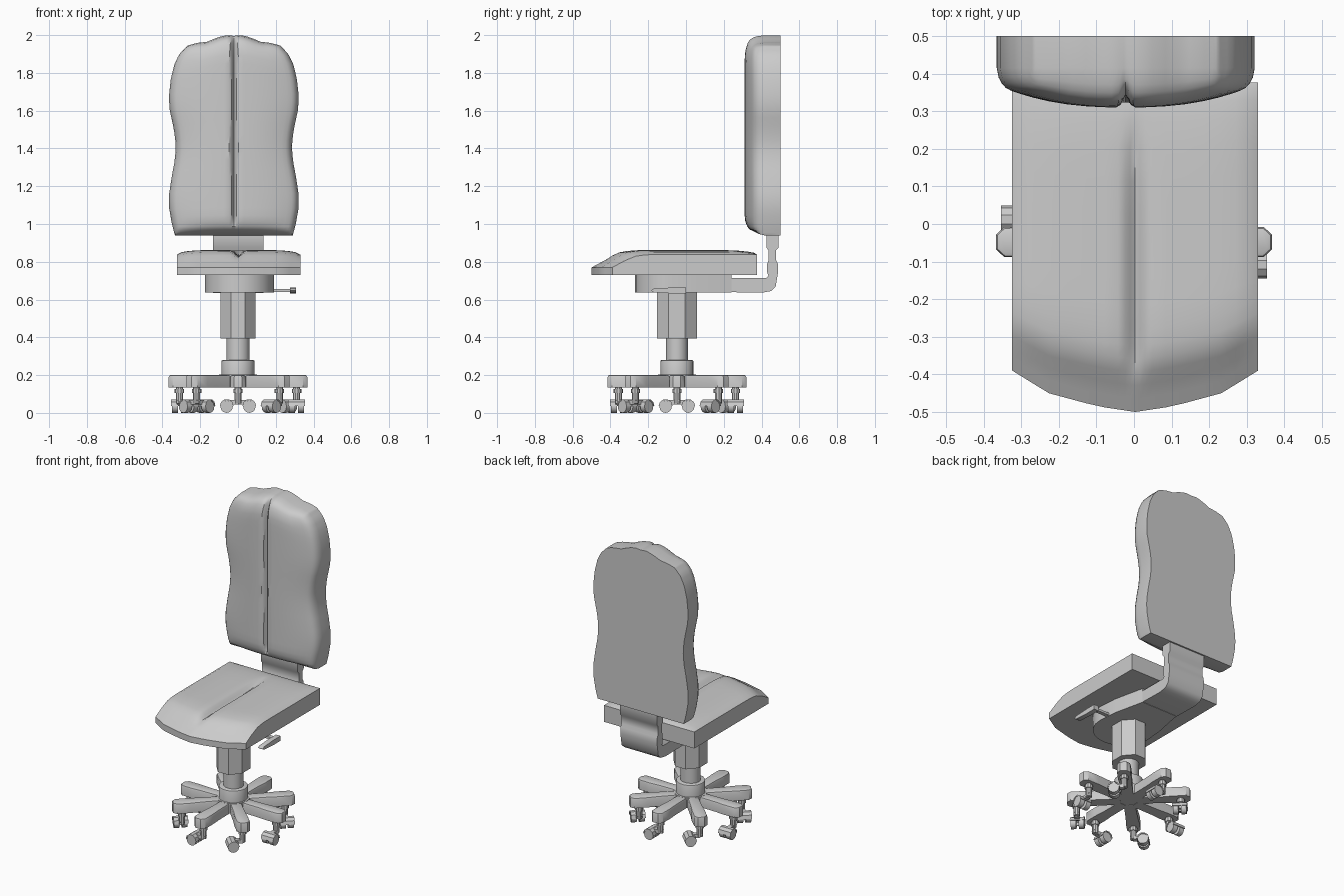
import bpy, bmesh
from math import sin, cos, pi, sqrt, exp
from mathutils import Matrix, Vector

if "Cube" in bpy.data.objects:
    bpy.data.objects.remove(bpy.data.objects["Cube"])

CY = -0.048  # column axis


def finish(bm, name, angle=35):
    bmesh.ops.recalc_face_normals(bm, faces=bm.faces)
    me = bpy.data.meshes.new(name)
    bm.to_mesh(me)
    bm.free()
    ob = bpy.data.objects.new(name, me)
    bpy.context.collection.objects.link(ob)
    bpy.ops.object.select_all(action='DESELECT')
    ob.select_set(True)
    bpy.context.view_layer.objects.active = ob
    bpy.ops.object.shade_smooth_by_angle(angle=angle * pi / 180)
    return ob


def interp(t, pts):
    for (a, p), (b, q) in zip(pts, pts[1:]):
        if t <= b:
            return p + (q - p) * max(0, t - a) / (b - a)
    return pts[-1][1]


def dome(t):
    t = min(max(t, 0), 1)
    return sqrt(1 - (1 - t) ** 2)


def mirrored(half):
    return [-u for u in reversed(half) if u > 0] + half


def cushion(name, us, vs, surf, flat):
    """Shaped grid on the visible side, straight walls to a flat back."""
    bm = bmesh.new()
    g = [[bm.verts.new(surf(u, v)) for u in us] for v in vs]
    for r, s in zip(g, g[1:]):
        for i in range(len(us) - 1):
            bm.faces.new((r[i], r[i + 1], s[i + 1], s[i]))
    loop = g[0] + [r[-1] for r in g[1:-1]] + g[-1][::-1] + [r[0] for r in g[-2:0:-1]]
    back = [bm.verts.new(flat(v.co)) for v in loop]
    n = len(loop)
    for i in range(n):
        j = (i + 1) % n
        bm.faces.new((loop[i], loop[j], back[j], back[i]))
    bm.faces.new(back)
    return finish(bm, name)


def add_prism(bm, pts, extrude, mat=Matrix(), bevel=0):
    """Closed outline of 3D points, extruded along a vector."""
    f = bm.faces.new([bm.verts.new(mat @ Vector(p)) for p in pts])
    ext = mat.to_3x3() @ Vector(extrude)
    geo = bmesh.ops.extrude_face_region(bm, geom=[f], use_keep_orig=True)['geom']
    top = [v for v in geo if isinstance(v, bmesh.types.BMVert)]
    bmesh.ops.translate(bm, vec=ext, verts=top)
    if bevel:
        edges = {e for v in top for e in v.link_edges if all(w in top for w in e.verts)}
        bmesh.ops.bevel(bm, geom=list(edges), offset=bevel, segments=2, affect='EDGES', profile=0.5)


def circle(rx, ry, z, n, cy=CY, start=0):
    return [(rx * cos(start + 2 * pi * i / n), cy + ry * sin(start + 2 * pi * i / n), z) for i in range(n)]


# backrest cushion
WIDTH = [(.94, .312), (1.0, .328), (1.08, .342), (1.15, .344), (1.25, .329), (1.34, .312), (1.42, .307),
         (1.5, .317), (1.6, .339), (1.67, .344), (1.76, .335), (1.84, .317), (1.9, .289), (1.955, .235)]
TOP = [(0, 1.996), (.2, 2.0), (.4, 1.985), (.6, 1.965), (.85, 1.958), (1, 1.945)]


def back_surf(u, v):
    top = interp(abs(u), TOP)
    z = .94 + (top - .94) * v
    w = interp(z, WIDTH)
    d = min((1 - abs(u)) * w, z - .94, top - z)
    y = .415 - .045 * dome(d / .035)
    y -= .06 * (1 - abs(u) ** 2.5) * dome((z - .955) / .09) * dome((top - z) / .13)
    y += .032 * exp(-(u * w / .011) ** 2) * dome((z - .99) / .06) * dome((top - z) / .05)
    return (-.022 + u * w, y, z)


cushion("backrest", mirrored([0, .02, .04, .08, .16, .3, .45, .6, .72, .82, .89, .93, .96, .985, 1]),
        [0, .006, .015, .03, .045, .07, .1] + [.1 + .8 * i / 20 for i in range(1, 20)]
        + [.9, .92, .94, .96, .975, .985, .994, 1],
        back_surf, lambda c: (c.x, .5, c.z))


# seat cushion
def seat_surf(u, v):
    x = u * .327
    yf = interp(abs(x), [(0, -.5), (.1, -.485), (.23, -.45), (.327, -.39)])
    y = yf + (.377 - yf) * v
    z = interp(y - yf, [(0, .77), (.07, .808), (.13, .832), (.2, .838)])
    z += .024 * dome((1 - abs(u)) / .5) * dome((y - yf - .08) / .2) * dome((.377 - y) / .2)
    z -= .03 * exp(-(x / .022) ** 2) * dome((y - yf - .1) / .12) * dome((.25 - y) / .3)
    return (.003 + x, y, z)


cushion("seat", mirrored([0, .04, .08, .14, .25, .4, .55, .7, .82, .92, 1]),
        [0, .04, .08, .12, .16, .2, .25, .32, .4, .5, .6, .7, .8, .88, .94, .98, 1],
        seat_surf, lambda c: (c.x, c.y, .73))

# mechanism plate under the seat, rounded at the front
bm = bmesh.new()
arc = [(.007 + .183 * cos(a), -.087 + .183 * sin(a), .637)
       for a in [pi * (1 + i / 12) for i in range(13)]]
add_prism(bm, arc + [(.18, .04, .637), (.135, .24, .637), (-.125, .24, .637), (-.165, .04, .637)], (0, 0, .095))
finish(bm, "seat_mechanism")

# bent bracket carrying the backrest, side profile swept across its width
bm = bmesh.new()
prof = [(.2, .64), (.4, .636), (.45, .645), (.475, .67), (.484, .725), (.488, .75), (.486, .79), (.476, .81),
        (.476, .86), (.49, .875), (.49, .945), (.425, .945), (.425, .875), (.438, .86), (.438, .81),
        (.43, .79), (.43, .745), (.436, .725), (.425, .715), (.2, .715)]
add_prism(bm, [(-.132, y, z) for y, z in prof], (.266, 0, 0))
finish(bm, "back_bracket", 50)

# height lever
bm = bmesh.new()
add_prism(bm, [(.15, -.035, .64), (.15, -.01, .64), (.15, -.01, .655), (.15, -.035, .655)], (.14, 0, 0))
add_prism(bm, [(.275, -.185, .648), (.275, -.17, .638), (.275, -.07, .632), (.275, 0, .632),
               (.275, 0, .664), (.275, -.07, .664), (.275, -.17, .658)], (.033, 0, 0))
finish(bm, "height_lever")

# column: faceted sleeve, piston and hub
bm = bmesh.new()
add_prism(bm, circle(.1, .115, .395, 8, start=pi / 8), (0, 0, .25))
finish(bm, "column_sleeve")
bm = bmesh.new()
add_prism(bm, circle(.061, .058, .25, 16), (0, 0, .16))
finish(bm, "column_piston")
bm = bmesh.new()
add_prism(bm, circle(.088, .088, .19, 16), (0, 0, .09), bevel=.008)
add_prism(bm, circle(.1, .1, .137, 16), (0, 0, .065))
finish(bm, "base_hub")

# eight-spoke base with an offset caster under each spoke
spokes, casters = bmesh.new(), bmesh.new()
half = [(.05, .034), (.2, .036), (.27, .041), (.345, .04), (.367, .02)]
spoke = half + [(x, -y) for x, y in reversed(half)]
for k in range(8):
    m = Matrix.Translation((0, CY, 0)) @ Matrix.Rotation(k * pi / 4, 4, 'Z')
    add_prism(spokes, [(x, y, .135) for x, y in spoke], (0, 0, .066), m, bevel=.012)
    # swivel stem
    for r, z0, h in ((.019, .05, .09), (.025, .105, .022)):
        add_prism(casters, [(.31 + r * cos(i * pi / 5), r * sin(i * pi / 5), z0) for i in range(10)], (0, 0, h), m)
    # link from stem to wheel
    add_prism(casters, [(.296, 0, .045), (.296, -.05, .045), (.296, -.05, .068), (.296, .016, .068)],
              (.028, 0, 0), m)
    # twin wheels
    for x in (.27, .318):
        add_prism(casters, [(x, -.06 + .033 * cos(i * pi / 6), .033 + .033 * sin(i * pi / 6)) for i in range(12)],
                  (.032, 0, 0), m)
    # hood over the wheels
    hood = [(-.06 + r * cos(a * pi / 5), .036 + r * sin(a * pi / 5))
            for r, seq in ((.037, range(6)), (.03, range(5, -1, -1))) for a in seq]
    add_prism(casters, [(.266, y, z) for y, z in hood], (.088, 0, 0), m)
finish(spokes, "base_spokes", 40)
finish(casters, "casters")
